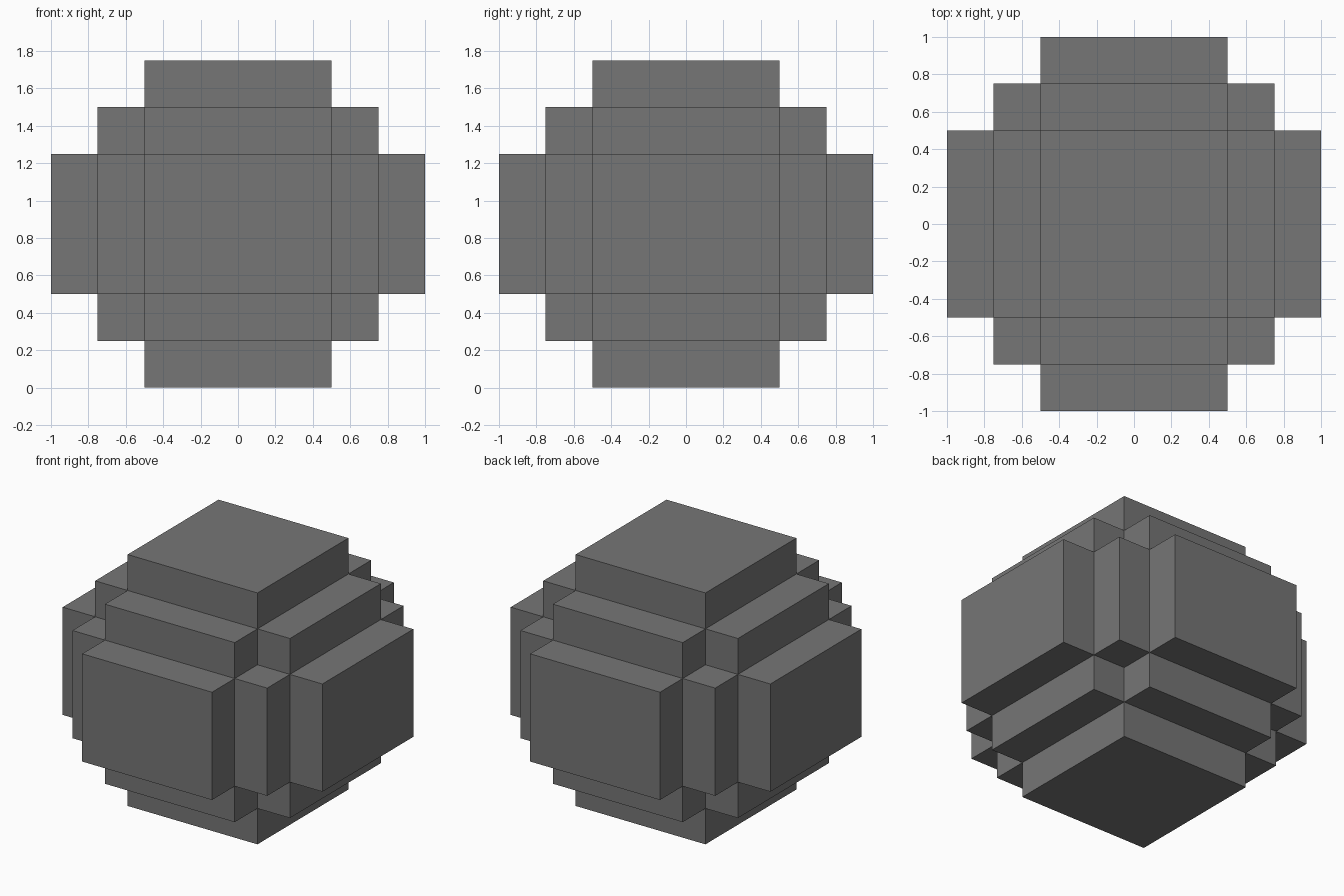
import bpy
import bmesh
from itertools import product

cube = bpy.data.objects.get("Cube")
if cube:
    bpy.data.objects.remove(cube, do_unlink=True)

# Uneven grid lines along each axis: two thin steps either side of a wide core
SIDE = (-1.0, -0.75, -0.5, 0.5, 0.75, 1.0)
HEIGHT = (0.0, 0.25, 0.5, 1.25, 1.5, 1.75)
GRID = (SIDE, SIDE, HEIGHT)


def solid(cell):
    """A cell is filled when its steps away from the core add up to two or less."""
    return all(0 <= i <= 4 for i in cell) and sum(abs(i - 2) for i in cell) <= 2


# Outer shell: one quad wherever a filled cell meets an empty one
bm = bmesh.new()
corners = {}


def corner(index):
    if index not in corners:
        corners[index] = bm.verts.new([GRID[a][index[a]] for a in range(3)])
    return corners[index]


for cell in filter(solid, product(range(5), repeat=3)):
    for axis, step in product(range(3), (-1, 1)):
        neighbour = list(cell)
        neighbour[axis] += step
        if solid(neighbour):
            continue
        u, v = (axis + 1) % 3, (axis + 2) % 3
        loop = []
        for du, dv in ((0, 0), (1, 0), (1, 1), (0, 1))[::step]:
            index = list(cell)
            index[axis] += step > 0
            index[u] += du
            index[v] += dv
            loop.append(corner(tuple(index)))
        bm.faces.new(loop)

mesh = bpy.data.meshes.new("stepped_boulder")
bm.to_mesh(mesh)
bm.free()

# Single stone grey
stone = bpy.data.materials.new("stone_grey")
stone.use_nodes = True
grey = (0.18, 0.18, 0.18, 1.0)
stone.diffuse_color = grey
bsdf = stone.node_tree.nodes["Principled BSDF"]
bsdf.inputs["Base Color"].default_value = grey
bsdf.inputs["Roughness"].default_value = 0.9
mesh.materials.append(stone)

boulder = bpy.data.objects.new("stepped_boulder", mesh)
bpy.context.collection.objects.link(boulder)
